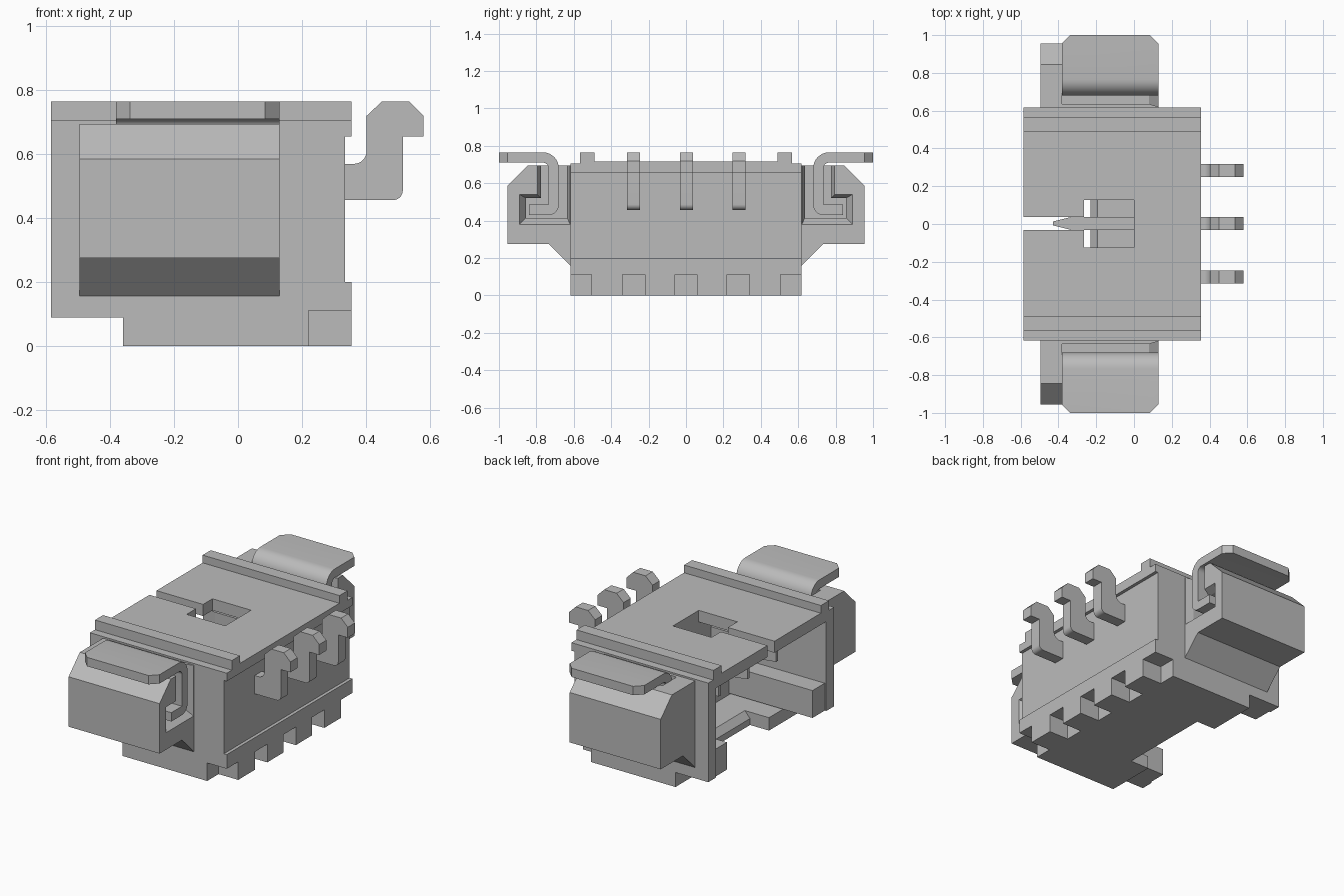
import bpy, bmesh, math

if "Cube" in bpy.data.objects:
    bpy.data.objects.remove(bpy.data.objects["Cube"])

grey = bpy.data.materials.new("light_grey")
grey.diffuse_color = (0.5, 0.5, 0.5, 1)
grey.use_nodes = True
grey.node_tree.nodes["Principled BSDF"].inputs["Base Color"].default_value = grey.diffuse_color


def loft(name, loop_a, loop_b):
    """Solid between two matching 3D loops."""
    bm = bmesh.new()
    a = [bm.verts.new(p) for p in loop_a]
    b = [bm.verts.new(p) for p in loop_b]
    n = len(a)
    bm.faces.new(a)
    bm.faces.new(b[::-1])
    for i in range(n):
        bm.faces.new((a[i], b[i], b[(i + 1) % n], a[(i + 1) % n]))
    bmesh.ops.recalc_face_normals(bm, faces=bm.faces)
    me = bpy.data.meshes.new(name)
    bm.to_mesh(me)
    bm.free()
    me.materials.append(grey)
    ob = bpy.data.objects.new(name, me)
    bpy.context.collection.objects.link(ob)
    return ob


def prism(name, axis, pts, lo, hi):
    """Extrude a 2D profile along x, y or z."""
    place = {"x": lambda p, d: (d, p[0], p[1]),
             "y": lambda p, d: (p[0], d, p[1]),
             "z": lambda p, d: (p[0], p[1], d)}[axis]
    return loft(name, [place(p, lo) for p in pts], [place(p, hi) for p in pts])


def box(name, x0, x1, y0, y1, z0, z1):
    return prism(name, "z", [(x0, y0), (x1, y0), (x1, y1), (x0, y1)], z0, z1)


def cut(ob, cutters):
    """Subtract cutters, apply, and remove them."""
    for c in cutters:
        m = ob.modifiers.new("cut", "BOOLEAN")
        m.operation, m.solver, m.object = "DIFFERENCE", "EXACT", c
        c.hide_render = True
    bpy.context.view_layer.update()
    me = bpy.data.meshes.new_from_object(
        ob.evaluated_get(bpy.context.evaluated_depsgraph_get()))
    ob.modifiers.clear()
    ob.data = me
    for c in cutters:
        bpy.data.objects.remove(c)


def arc(cx, cz, r, a0, a1, n=8):
    return [(cx + r * math.cos(math.radians(a0 + (a1 - a0) * i / n)),
             cz + r * math.sin(math.radians(a0 + (a1 - a0) * i / n))) for i in range(n + 1)]


def smooth(ob):
    bpy.ops.object.select_all(action="DESELECT")
    ob.select_set(True)
    bpy.context.view_layer.objects.active = ob
    bpy.ops.object.shade_smooth_by_angle(angle=math.radians(30))


# Housing: stepped side profile, hollowed from the open end
housing = prism("housing", "y", [
    (-.585, .09), (-.36, .09), (-.36, 0), (.355, 0), (.355, .2), (.335, .2),
    (.335, .655), (.355, .655), (.355, .717), (-.585, .717)], -.617, .617)
cutters = [
    box("cavity", -.7, 0, -.54, .54, .08, .645),
    box("window", -.265, 0, -.125, .128, .6, .8),
    box("slot", -.7, -.2, -.033, .036, .6, .8),
    prism("floor_notch", "y", [(-.6, -.1), (-.23, -.1), (-.23, .04), (-.185, .09),
                               (-.185, .12), (-.6, .12)], -.3, .3)]
for s in (-1, 1):
    y0, y1 = sorted((s * .565, s * .7))
    cutters.append(box("edge_step", -.7, .5, y0, y1, .705, .8))
for y in (-.57, -.28, 0, .28, .57):      # notches along the lower back edge
    w = .06
    y0, y1 = y - w, y + w
    if abs(y) > .5:                      # end notches run out through the corners
        y0, y1 = (y0, y1) if abs(y) < .5 else sorted((math.copysign(.505, y), math.copysign(.7, y)))
    cutters.append(box("foot_notch", .22, .5, y0, y1, -.1, .112))
cut(housing, cutters)

# Pocket cross-sections (outward distance, height) for the side lobes
pocket_in = [(.635, .72), (.635, .415), (.855, .415), (.855, .52), (.775, .52), (.775, .72)]
pocket_out = [(.62, .72), (.62, .38), (.89, .38), (.89, .54), (.745 + .05, .54), (.795, .72)]

for s, side in ((-1, "front"), (1, "back")):
    def m(pts):
        return [(s * y, z) for y, z in pts]

    def span(a, b):
        return sorted((s * a, s * b))

    # Rail on top and guide ledge inside
    box(side + "_rail", -.585, .355, *span(.488, .567), .70, .765)
    box(side + "_guide_ledge", -.575, .02, *span(.42, .55), .09, .26)

    # Side lobe with a flared pocket
    lobe = prism(side + "_lobe", "x", m([
        (.60, .14), (.617, .157), (.735, .275), (.955, .275), (.955, .585), (.845, .695),
        (.60, .695)]), -.495, .13)
    at = lambda pts, x: [(x, y, z) for y, z in m(pts)]
    cut(lobe, [prism("pocket", "x", m(pocket_in), -.38, .2),
               loft("flare", at(pocket_in, .08), at(pocket_out, .1305))])

    # Bent solder tab
    tab = prism(side + "_tab", "x", m(
        [(1.0, .71), (1.0, .765)] + arc(.765, .68, .085, 90, 180)
        + arc(.735, .485, .055, 180, 270) + [(.84, .43), (.84, .485), (.735, .485)]
        + arc(.765, .68, .03, 180, 90)), -.382, .13)
    corners = []
    for x, d in ((-.382, 1), (.13, -1)):
        corners.append(prism("corner", "z", [
            (x - d * .01, s * .945), (x + d * .055, s * 1.01), (x - d * .01, s * 1.01)], .6, .9))
    cut(tab, corners)
    smooth(tab)

# Contacts: bent outer leg plus pointed inner blade
for i, y in enumerate((-.28, .003, .283)):
    leg = prism("contact_leg_%d" % (i + 1), "y", [(.30, .457)] + arc(.485, .487, .03, -90, 0)
                + [(.515, .655), (.58, .655), (.58, .72), (.535, .765), (.45, .765), (.402, .72)]
                + arc(.362, .61, .04, 0, -90) + [(.30, .57)], y - .035, y + .035)
    smooth(leg)
    prism("contact_blade_%d" % (i + 1), "z", [
        (-.43, y - .01), (-.33, y - .035), (.02, y - .035),
        (.02, y + .035), (-.33, y + .035), (-.43, y + .01)], .457, .57)
